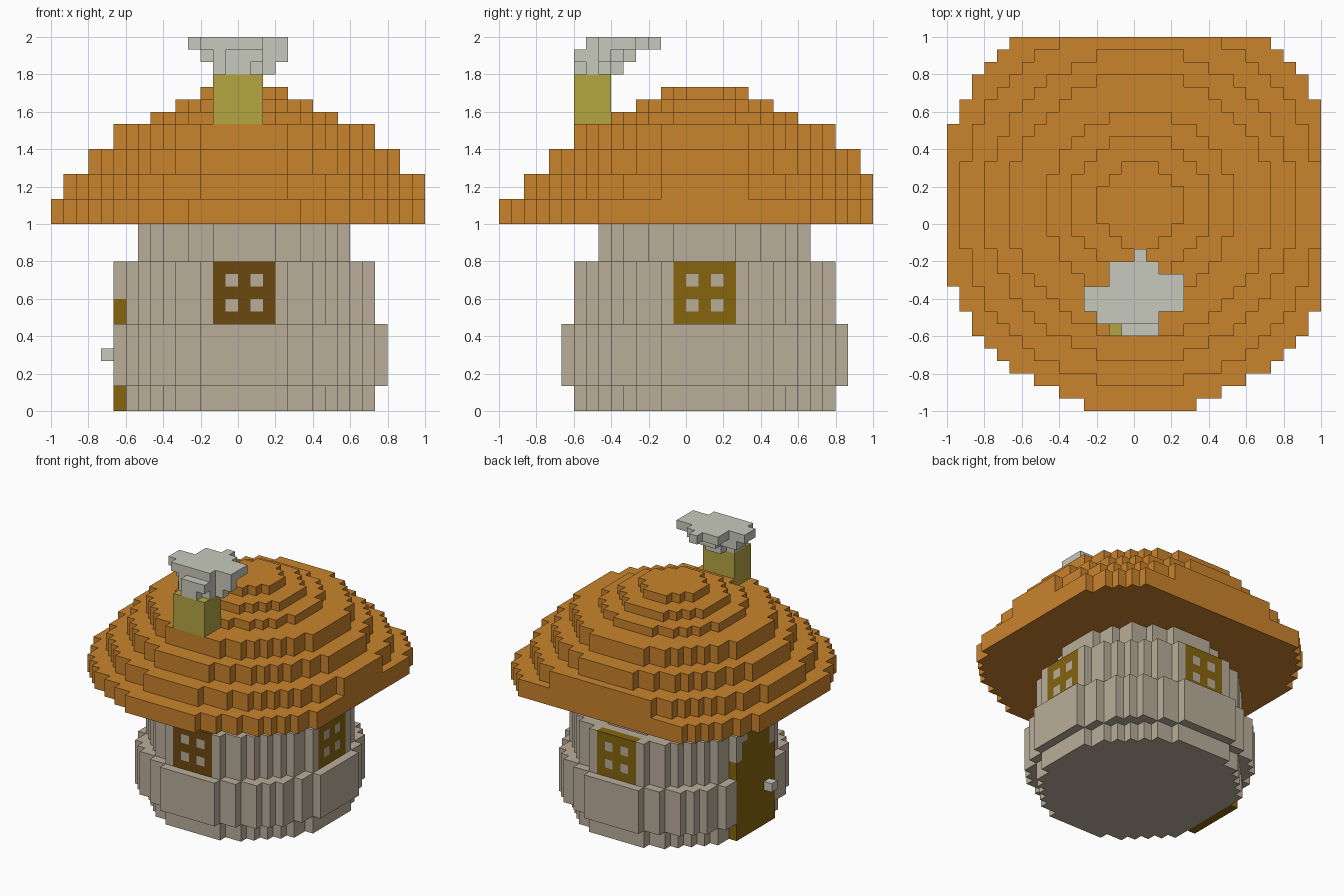
import bpy
import bmesh
import math

if "Cube" in bpy.data.objects:
    bpy.data.objects.remove(bpy.data.objects["Cube"])

V = 1 / 15            # block size: the model fills a 30 x 30 x 30 grid
CX, CY = 15, 16       # centre column of the house


def material(name, rgb):
    lin = [((c / 255 + 0.055) / 1.055) ** 2.4 for c in rgb]
    m = bpy.data.materials.new(name)
    m.diffuse_color = (*lin, 1)
    m.use_nodes = True
    m.node_tree.nodes["Principled BSDF"].inputs["Base Color"].default_value = m.diffuse_color
    return m


ORANGE = material("roof orange", (201, 131, 44))
BEIGE = material("wall beige", (186, 174, 154))
GOLD = material("golden brown", (134, 101, 15))
BROWN = material("dark brown", (108, 72, 14))
OLIVE = material("chimney olive", (181, 166, 66))
GREY = material("pale grey", (201, 202, 188))


def box(x0, x1, y0, y1, z0, z1):
    """Cells of a block, upper limits excluded."""
    return {(x, y, z) for x in range(x0, x1) for y in range(y0, y1) for z in range(z0, z1)}


def disc(r, z0, z1):
    """Cells of a round tier, clipped to the grid."""
    return {(x, y, z) for (x, y, z) in box(0, 30, 0, 30, z0, z1)
            if (x - CX) ** 2 + (y - CY) ** 2 <= r * r}


def build(name, cells, mat):
    """Skin a set of cells with its exposed faces and merge flat areas."""
    bm = bmesh.new()
    verts = {}

    def vert(p):
        if p not in verts:
            verts[p] = bm.verts.new((p[0] * V - 1, p[1] * V - 1, p[2] * V))
        return verts[p]

    for c in sorted(cells):
        for axis in range(3):
            for side in (0, 1):
                n = list(c)
                n[axis] += 2 * side - 1
                if tuple(n) in cells:
                    continue
                corners = []
                for a, b in ((0, 0), (1, 0), (1, 1), (0, 1)):
                    p = list(c)
                    p[axis] += side
                    p[(axis + 1) % 3] += a
                    p[(axis + 2) % 3] += b
                    corners.append(vert(tuple(p)))
                bm.faces.new(corners if side else corners[::-1])
    bmesh.ops.dissolve_limit(bm, angle_limit=math.radians(1),
                             verts=bm.verts[:], edges=bm.edges[:])
    me = bpy.data.meshes.new(name)
    bm.to_mesh(me)
    bm.free()
    me.materials.append(mat)
    ob = bpy.data.objects.new(name, me)
    bpy.context.collection.objects.link(ob)


# Stepped mushroom roof
roof = set()
for r, z0, z1 in ((16.5, 15, 17), (14.5, 17, 19), (12.5, 19, 21), (10.5, 21, 23),
                  (7.5, 23, 24), (5.5, 24, 25), (3.5, 25, 26)):
    roof |= disc(r, z0, z1)

# Round walls, flattened on the left where the door sits
walls = disc(10.5, 0, 2) | disc(11.5, 2, 7) | disc(10.5, 7, 12) | disc(8.5, 12, 15)
walls = {c for c in walls if c[0] >= 5}

# Arched door in the left wall, with its knob
door = box(5, 6, 13, 20, 0, 9) | box(5, 6, 14, 19, 9, 11) | box(5, 6, 15, 18, 11, 12)
knob = box(4, 5, 14, 15, 4, 5)


# Windows: a block of the wall with four panes left in the wall colour
def window(x0, x1, y0, y1):
    along_x = x1 - x0 > 1
    return {c for c in box(x0, x1, y0, y1, 7, 12)
            if not (c[2] in (8, 10)
                    and (c[0] - x0 if along_x else c[1] - y0) in (1, 3))}


front_window = window(13, 18, 6, 7)
back_window = window(13, 18, 26, 27)
right_window = window(25, 26, 14, 19)
walls -= door | front_window | back_window | right_window

# Chimney and smoke puff (each row: y, first x, last x)
chimney = box(13, 17, 6, 9, 23, 27)
roof -= chimney
smoke = set()
for z, rows in (
        (27, ((6, 14, 15), (7, 13, 16), (8, 13, 17), (9, 14, 15))),
        (28, ((6, 14, 16), (7, 13, 16), (8, 12, 18), (9, 12, 17), (10, 14, 16))),
        (29, ((7, 12, 16), (8, 11, 18), (9, 11, 18), (10, 13, 18), (11, 13, 16), (12, 15, 15)))):
    for y, a, b in rows:
        smoke |= box(a, b + 1, y, y + 1, z, z + 1)

for name, cells, mat in (
        ("roof", roof, ORANGE), ("walls", walls, BEIGE), ("door", door, GOLD),
        ("door_knob", knob, GREY), ("front_window", front_window, BROWN),
        ("back_window", back_window, GOLD), ("right_window", right_window, GOLD),
        ("chimney", chimney, OLIVE), ("smoke", smoke, GREY)):
    build(name, cells, mat)
